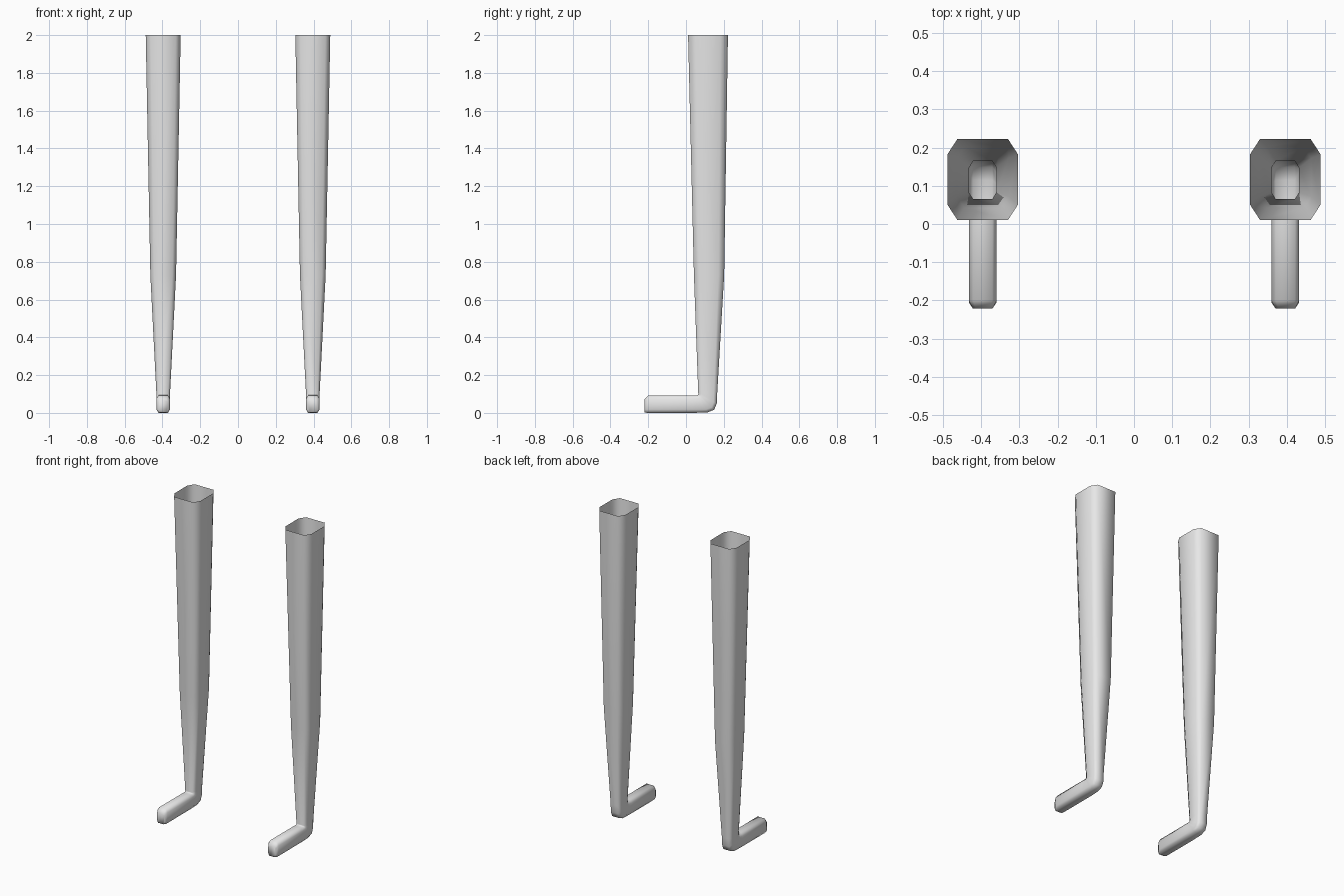
import bpy, bmesh, math

cube = bpy.data.objects.get("Cube")
if cube:
    bpy.data.objects.remove(cube, do_unlink=True)

# Single light grey material
grey = bpy.data.materials.new("light_grey")
grey.use_nodes = True
grey.diffuse_color = (0.8, 0.8, 0.8, 1)
grey.node_tree.nodes["Principled BSDF"].inputs["Base Color"].default_value = (0.8, 0.8, 0.8, 1)

LEG_X = 0.396

# Rings down the leg and out along the foot:
# inner (y, z), outer (y, z), half width, side chamfer, depth chamfer
RINGS = [
    ((0.011, 2.0), (0.222, 2.0), 0.0925, 0.026, 0.040),    # open top
    ((0.042, 0.73), (0.202, 0.73), 0.068, 0.020, 0.030),   # knee
    ((0.065, 0.10), (0.165, 0.10), 0.036, 0.011, 0.018),   # ankle
    ((0.064, 0.096), (0.163, 0.05), 0.036, 0.011, 0.018),  # heel bend
    ((0.062, 0.094), (0.149, 0.017), 0.036, 0.011, 0.018),
    ((0.058, 0.093), (0.115, 0.003), 0.036, 0.011, 0.018),
    ((0.040, 0.093), (0.040, 0.0), 0.036, 0.011, 0.018),   # foot
    ((-0.200, 0.093), (-0.207, 0.0), 0.036, 0.011, 0.018),
    ((-0.221, 0.072), (-0.221, 0.003), 0.026, 0.008, 0.014),  # toe
]


def make_ring(bm, inner, outer, hw, cx, cd):
    """Chamfered rectangle spanning from the inner to the outer point."""
    dy, dz = outer[0] - inner[0], outer[1] - inner[1]
    t = cd / math.hypot(dy, dz)
    corners = [(-hw + cx, 0), (hw - cx, 0), (hw, t), (hw, 1 - t),
               (hw - cx, 1), (-hw + cx, 1), (-hw, 1 - t), (-hw, t)]
    return [bm.verts.new((LEG_X + x, inner[0] + dy * s, inner[1] + dz * s))
            for x, s in corners]


# Hollow leg with foot, open at the top and capped at the toe
bm = bmesh.new()
rings = [make_ring(bm, *r) for r in RINGS]
for a, b in zip(rings, rings[1:]):
    for i in range(8):
        j = (i + 1) % 8
        bm.faces.new((a[i], b[i], b[j], a[j]))
bm.faces.new(rings[-1])
bmesh.ops.recalc_face_normals(bm, faces=bm.faces)
mesh = bpy.data.meshes.new("legs")
bm.to_mesh(mesh)
bm.free()
mesh.materials.append(grey)
legs = bpy.data.objects.new("legs", mesh)
bpy.context.collection.objects.link(legs)

# Soft shading on the tube
bpy.ops.object.select_all(action='DESELECT')
legs.select_set(True)
bpy.context.view_layer.objects.active = legs
bpy.ops.object.shade_smooth_by_angle(angle=math.radians(62))

# Mirrored second leg
mirror = legs.modifiers.new("Mirror", 'MIRROR')
mirror.use_axis[0] = True
mirror.use_mirror_merge = False
